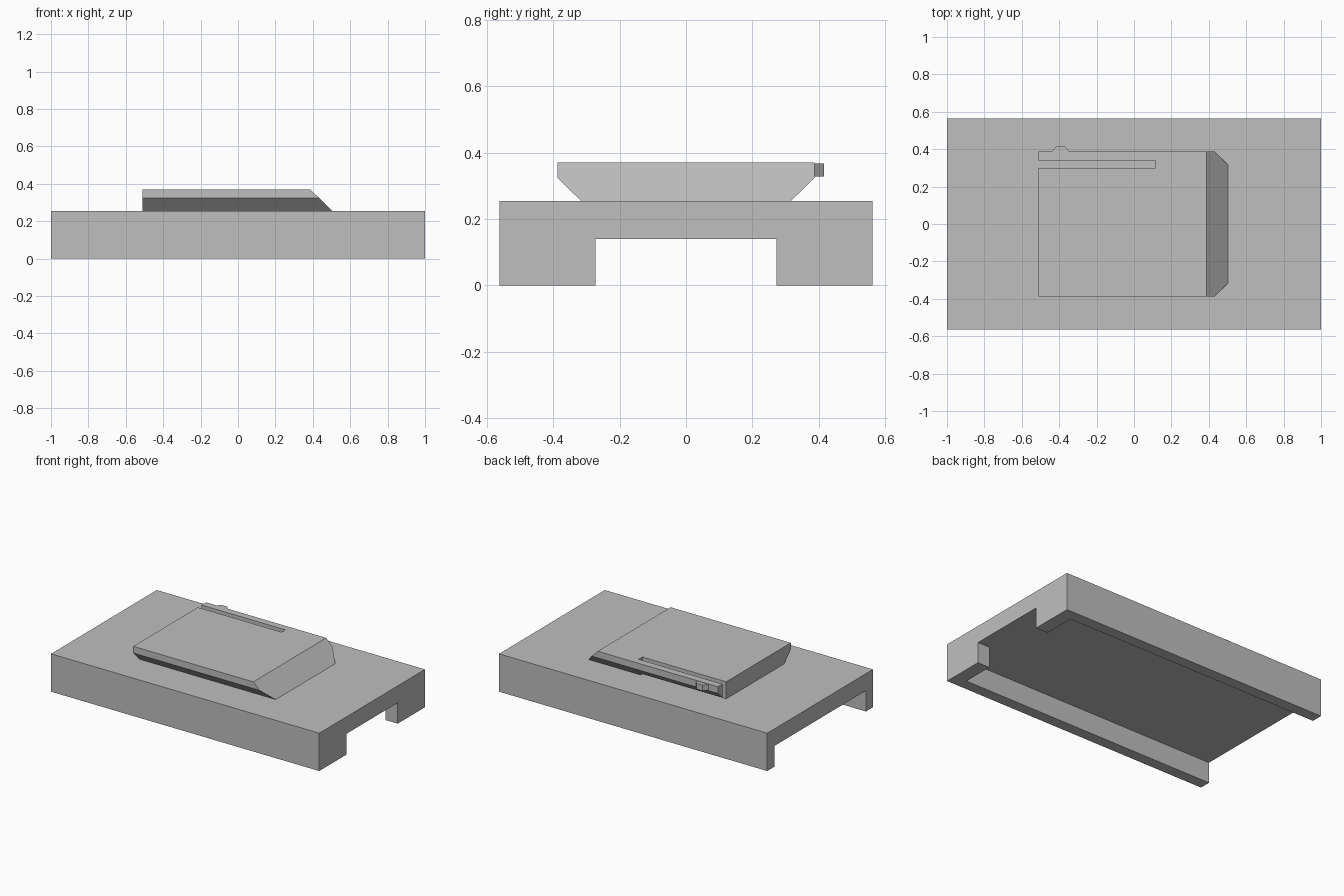
import bpy, bmesh
from mathutils import Vector

if "Cube" in bpy.data.objects:
    bpy.data.objects.remove(bpy.data.objects["Cube"])

grey = bpy.data.materials.new("plain grey")
grey.use_nodes = True
colour = (0.52, 0.52, 0.52, 1)
grey.diffuse_color = colour
grey.node_tree.nodes["Principled BSDF"].inputs["Base Color"].default_value = colour


def prism(name, outline, axis, low, high):
    """Extrude a 2D outline along one axis; the outline uses the other two axes in order."""
    def place(point, depth):
        co = list(point)
        co.insert("xyz".index(axis), depth)
        return Vector(co)
    bm = bmesh.new()
    face = bm.faces.new([bm.verts.new(place(p, low)) for p in outline])
    grown = bmesh.ops.extrude_face_region(bm, geom=[face])
    shift = place((0, 0), high - low)
    verts = [g for g in grown["geom"] if isinstance(g, bmesh.types.BMVert)]
    bmesh.ops.translate(bm, verts=verts, vec=shift)
    bmesh.ops.recalc_face_normals(bm, faces=bm.faces)
    mesh = bpy.data.meshes.new(name)
    bm.to_mesh(mesh)
    bm.free()
    mesh.materials.append(grey)
    obj = bpy.data.objects.new(name, mesh)
    bpy.context.collection.objects.link(obj)
    return obj


def box(name, x0, x1, y0, y1, z0, z1):
    return prism(name, [(x0, y0), (x1, y0), (x1, y1), (x0, y1)], "z", z0, z1)


def carve(obj, cutters):
    """Subtract each cutter, bake the result and drop the cutters."""
    for cutter in cutters:
        mod = obj.modifiers.new("cut", "BOOLEAN")
        mod.operation = "DIFFERENCE"
        mod.solver = "EXACT"
        mod.object = cutter
    graph = bpy.context.evaluated_depsgraph_get()
    baked = bpy.data.meshes.new_from_object(obj.evaluated_get(graph))
    obj.modifiers.clear()
    obj.data = baked
    for cutter in cutters:
        bpy.data.objects.remove(cutter)


BASE_TOP, PLATE_TOP = 0.255, 0.37

# Base block, hollow underneath, open at one end and with a narrower gate at the other
base = box("base", -1, 1, -0.563, 0.563, 0, BASE_TOP)
carve(base, [
    box("pocket_cutter", -1.2, 0.91, -0.488, 0.488, -0.1, 0.14),
    box("gate_cutter", 0.8, 1.2, -0.273, 0.273, -0.1, 0.14),
])

# Dovetail plate with flared sides, a sloped nose and a slot that frees the spring arm
half = [(0.317, BASE_TOP), (0.388, 0.325), (0.388, PLATE_TOP)]
plate = prism("dovetail_plate", half + [(-y, z) for y, z in reversed(half)], "x", -0.51, 0.6)
carve(plate, [
    prism("nose_cutter", [(0.285, 0.47), (0.605, 0.155), (0.9, 0.155), (0.9, 0.47)], "y", -1, 1),
    box("slot_cutter", -0.7, 0.115, 0.30, 0.34, 0.2, 0.45),
])

# Small catch on the outside of the spring arm
prism("catch", [(-0.44, 0.387), (-0.345, 0.387), (-0.37, 0.416), (-0.415, 0.416)],
      "z", 0.328, 0.367)
